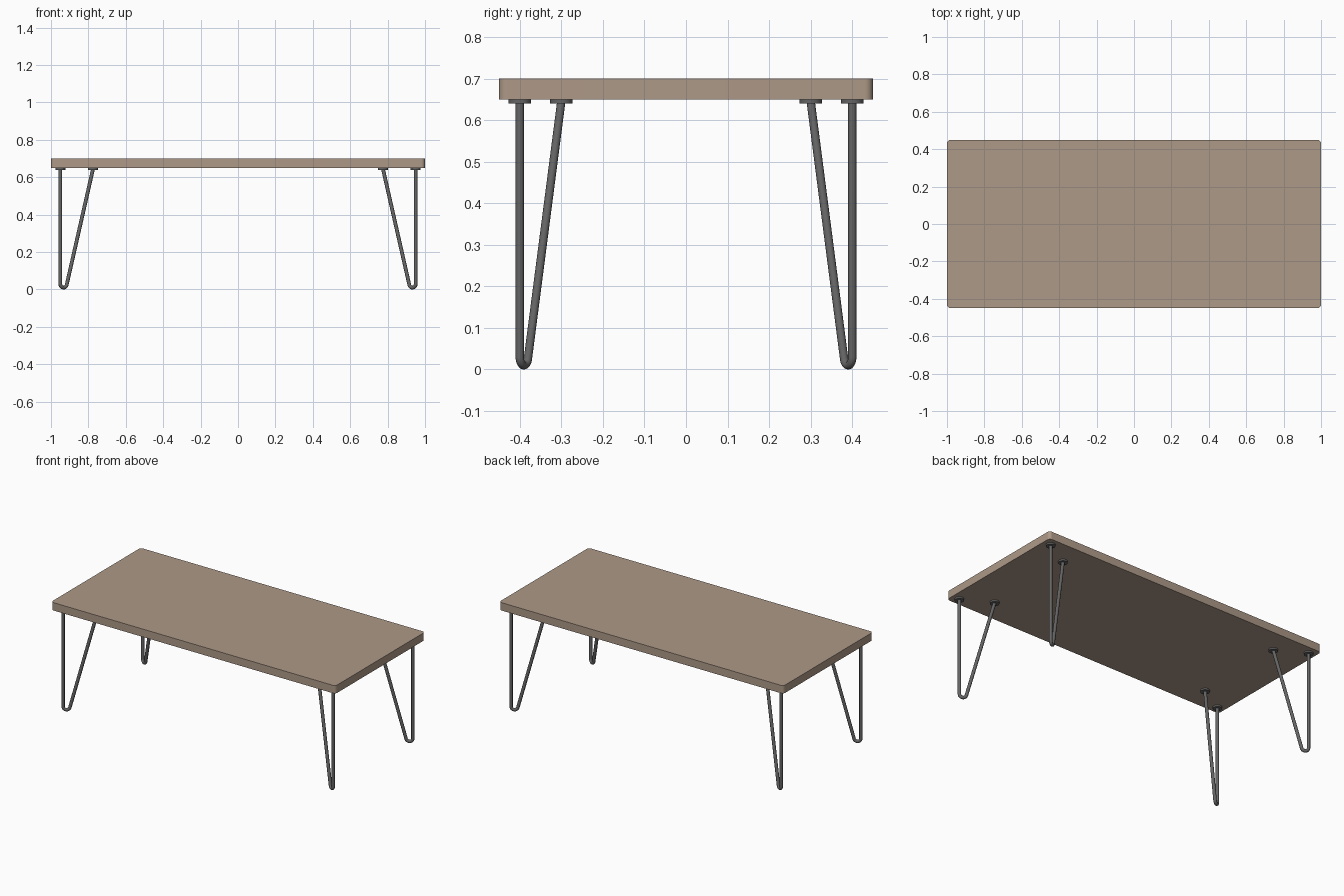
import bpy, bmesh, math
from mathutils import Vector

if "Cube" in bpy.data.objects:
    bpy.data.objects.remove(bpy.data.objects["Cube"])

def material(name, rgb):
    m = bpy.data.materials.new(name)
    m.diffuse_color = (*rgb, 1)
    m.use_nodes = True
    m.node_tree.nodes["Principled BSDF"].inputs["Base Color"].default_value = m.diffuse_color
    return m

wood = material("light_wood", (0.42, 0.32, 0.245))
steel = material("dark_steel", (0.13, 0.13, 0.13))

def finish(obj, name, mat):
    obj.name = name
    obj.data.materials.clear()
    obj.data.materials.append(mat)
    bpy.ops.object.select_all(action='DESELECT')
    obj.select_set(True)
    bpy.context.view_layer.objects.active = obj
    bpy.ops.object.shade_smooth_by_angle(angle=math.radians(35))

# Table top: slab with rounded vertical corners
bm = bmesh.new()
bmesh.ops.create_cube(bm, size=1)
for v in bm.verts:
    v.co = (v.co.x * 2, v.co.y * 0.9, 0.675 + v.co.z * 0.05)
uprights = [e for e in bm.edges if abs(e.verts[0].co.z - e.verts[1].co.z) > 0.01]
bmesh.ops.bevel(bm, geom=uprights, offset=0.02, segments=8, profile=0.5, affect='EDGES')
mesh = bpy.data.meshes.new("table_top")
bm.to_mesh(mesh)
bm.free()
top = bpy.data.objects.new("table_top", mesh)
bpy.context.collection.objects.link(top)
finish(top, "table_top", wood)

# Hairpin leg path, as (distance along the leg plane, height)
OUTER, INNER = Vector((0.95, 0.40)), Vector((0.775, 0.30))
span = (INNER - OUTER).length
along = (INNER - OUTER) / span
R, CZ, TOP_Z = 0.02, 0.03, 0.645
dx, dz = span - R, TOP_Z - CZ
end = math.atan2(dz, dx) - math.acos(R / math.hypot(dx, dz))
path = [(0, TOP_Z)]
for i in range(17):
    a = -math.pi + (end + math.pi) * i / 16
    path.append((R + R * math.cos(a), CZ + R * math.sin(a)))
path.append((span, TOP_Z))

def leg(name, sx, sy):
    curve = bpy.data.curves.new(name, 'CURVE')
    curve.dimensions = '3D'
    curve.bevel_depth = 0.01
    curve.bevel_resolution = 4
    curve.use_fill_caps = True
    spline = curve.splines.new('POLY')
    spline.points.add(len(path) - 1)
    for p, (d, z) in zip(spline.points, path):
        q = OUTER + along * d
        p.co = (sx * q.x, sy * q.y, z, 1)
    obj = bpy.data.objects.new(name, curve)
    bpy.context.collection.objects.link(obj)
    bpy.ops.object.select_all(action='DESELECT')
    obj.select_set(True)
    bpy.context.view_layer.objects.active = obj
    bpy.ops.object.convert(target='MESH')
    finish(bpy.context.object, name, steel)

# Four legs, each with two round mounting plates
for sy, depth in ((-1, "front"), (1, "back")):
    for sx, side in ((-1, "left"), (1, "right")):
        leg(f"{depth}_{side}_leg", sx, sy)
        for p, kind in ((OUTER, "outer"), (INNER, "inner")):
            bpy.ops.mesh.primitive_cylinder_add(vertices=32, radius=0.027, depth=0.01,
                                                location=(sx * p.x, sy * p.y, 0.645))
            finish(bpy.context.object, f"{depth}_{side}_{kind}_plate", steel)
